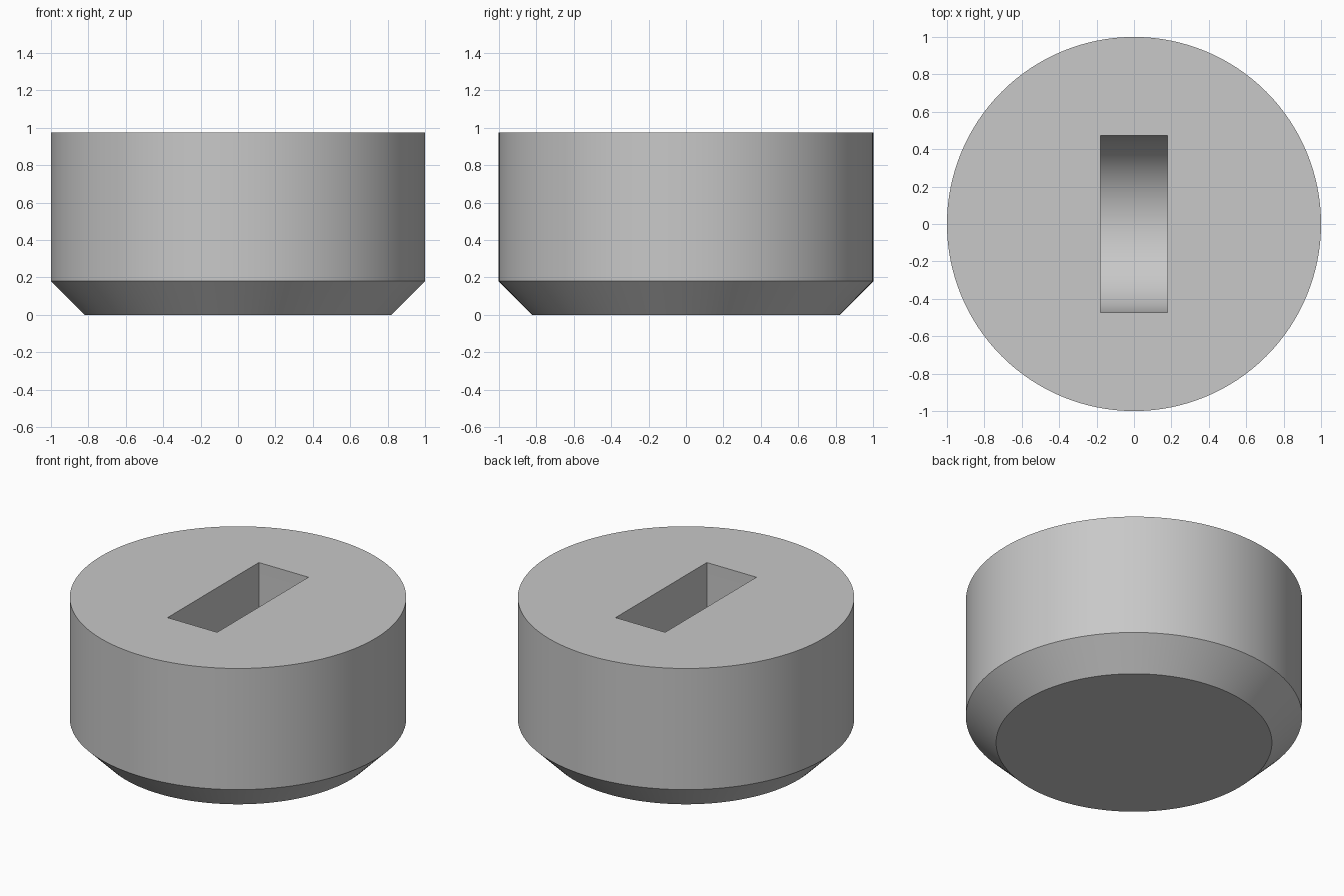
import bpy
import bmesh
import math

if "Cube" in bpy.data.objects:
    bpy.data.objects.remove(bpy.data.objects["Cube"], do_unlink=True)

HEIGHT = 0.975
CHAMFER = 0.18
SEGMENTS = 128
SLOT_HALF_WIDTH = 0.18
SLOT_RADIUS = 0.473
SLOT_AXIS_Z = 0.64


def make_object(name, bm):
    bmesh.ops.recalc_face_normals(bm, faces=bm.faces)
    mesh = bpy.data.meshes.new(name)
    bm.to_mesh(mesh)
    bm.free()
    obj = bpy.data.objects.new(name, mesh)
    bpy.context.collection.objects.link(obj)
    return obj


def extrude(bm, points, offset):
    face = bm.faces.new([bm.verts.new(p) for p in points])
    result = bmesh.ops.extrude_face_region(bm, geom=[face])
    verts = [v for v in result["geom"] if isinstance(v, bmesh.types.BMVert)]
    bmesh.ops.translate(bm, vec=offset, verts=verts)
    return verts


# Grey material
grey = bpy.data.materials.new("grey")
grey.use_nodes = True
colour = (0.58, 0.58, 0.58, 1)
grey.diffuse_color = colour
grey.node_tree.nodes["Principled BSDF"].inputs["Base Color"].default_value = colour

# Round body: a conical chamfer below a straight cylinder
bm = bmesh.new()
angles = [2 * math.pi * i / SEGMENTS for i in range(SEGMENTS)]
rings = []
for radius, z in ((1 - CHAMFER, 0), (1, CHAMFER), (1, HEIGHT)):
    rings.append([bm.verts.new((radius * math.cos(a), radius * math.sin(a), z)) for a in angles])
for low, high in zip(rings, rings[1:]):
    for i in range(SEGMENTS):
        j = (i + 1) % SEGMENTS
        bm.faces.new((low[i], low[j], high[j], high[i]))
bm.faces.new(rings[0])
bm.faces.new(rings[-1])
body = make_object("round_body", bm)
body.data.materials.append(grey)

# Slot cutter: straight end walls running into a half-round floor
bm = bmesh.new()
x = -SLOT_HALF_WIDTH
arc = [math.pi * (1 + i / 48) for i in range(49)]
outline = [(x, SLOT_RADIUS * math.cos(a), SLOT_AXIS_Z + SLOT_RADIUS * math.sin(a)) for a in arc]
outline += [(x, SLOT_RADIUS, HEIGHT + 0.2), (x, -SLOT_RADIUS, HEIGHT + 0.2)]
extrude(bm, outline, (2 * SLOT_HALF_WIDTH, 0, 0))
cutter = make_object("slot_cutter", bm)
cutter.data.materials.append(grey)
cutter.hide_render = True

# Cut the slot and shade the curved walls smooth
bpy.ops.object.select_all(action="DESELECT")
body.select_set(True)
bpy.context.view_layer.objects.active = body
cut = body.modifiers.new("slot", "BOOLEAN")
cut.operation = "DIFFERENCE"
cut.solver = "EXACT"
cut.object = cutter
bpy.ops.object.modifier_apply(modifier=cut.name)
bpy.data.objects.remove(cutter, do_unlink=True)
bpy.ops.object.shade_smooth_by_angle(angle=math.radians(30))
